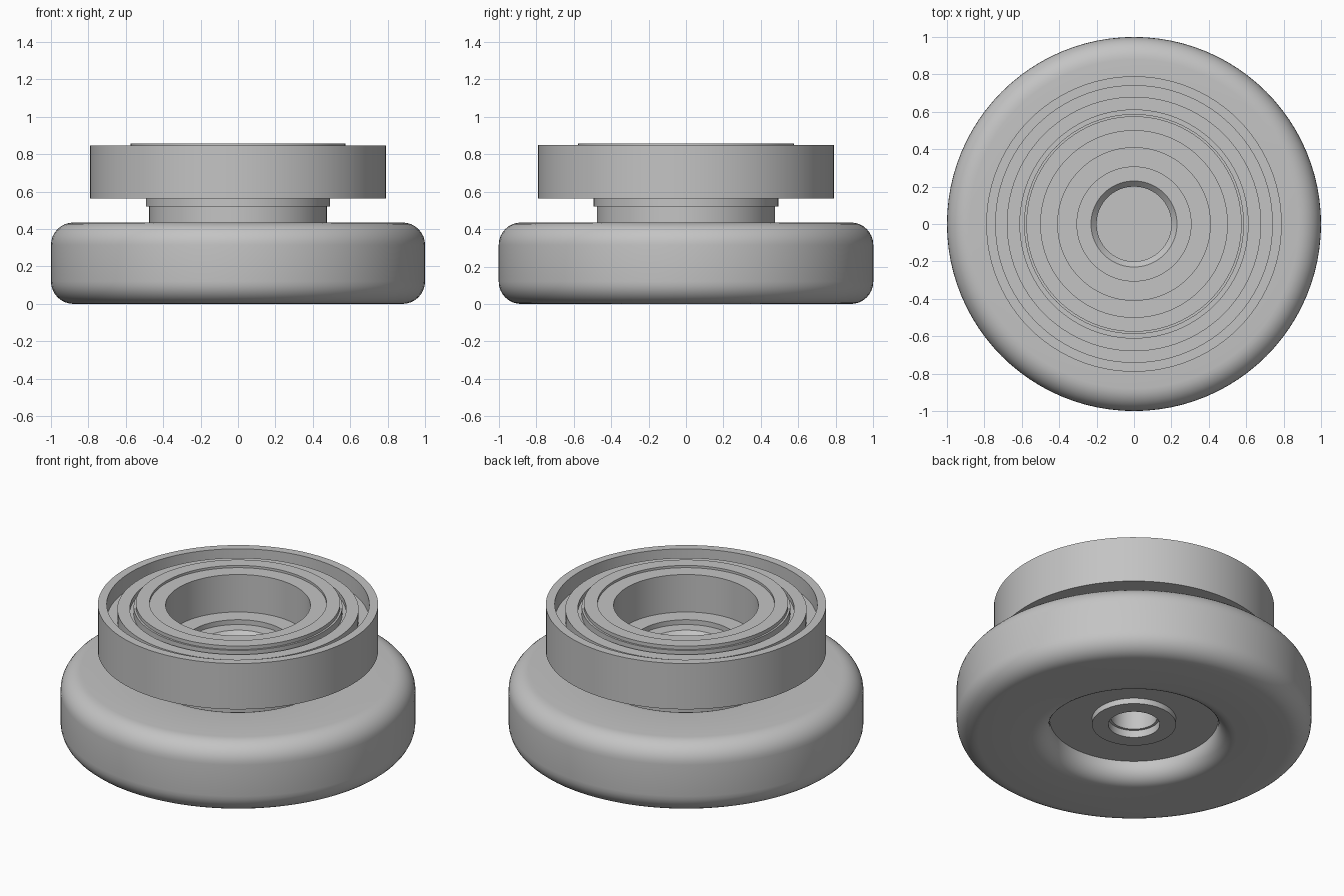
import bpy, bmesh
from math import sin, cos, pi, radians

cube = bpy.data.objects.get("Cube")
if cube:
    bpy.data.objects.remove(cube)

SEGMENTS = 96

grey = bpy.data.materials.new("plain grey")
grey.use_nodes = True
grey.diffuse_color = (0.55, 0.55, 0.55, 1)
grey.node_tree.nodes["Principled BSDF"].inputs["Base Color"].default_value = (0.55, 0.55, 0.55, 1)


def arc(r, z, radius, start, end, steps=8):
    """Points of a rounded corner, angles in degrees."""
    angles = [radians(start + (end - start) * i / steps) for i in range(steps + 1)]
    return [(r + radius * cos(a), z + radius * sin(a)) for a in angles]


def lathe(name, profile, closed=True):
    """Turn a (radius, height) profile about the z axis."""
    bm = bmesh.new()
    verts = [bm.verts.new((r, 0, z)) for r, z in profile]
    edges = [bm.edges.new(pair) for pair in zip(verts, verts[1:])]
    if closed:
        edges.append(bm.edges.new((verts[-1], verts[0])))
    bmesh.ops.spin(bm, geom=verts + edges, cent=(0, 0, 0), axis=(0, 0, 1),
                   angle=2 * pi, steps=SEGMENTS, use_duplicate=False)
    bmesh.ops.remove_doubles(bm, verts=bm.verts, dist=0.0005)
    bmesh.ops.recalc_face_normals(bm, faces=bm.faces)
    mesh = bpy.data.meshes.new(name)
    bm.to_mesh(mesh)
    bm.free()
    mesh.materials.append(grey)
    obj = bpy.data.objects.new(name, mesh)
    bpy.context.collection.objects.link(obj)
    bpy.ops.object.select_all(action='DESELECT')
    obj.select_set(True)
    bpy.context.view_layer.objects.active = obj
    bpy.ops.object.shade_smooth_by_angle(angle=radians(30))
    return obj


# Wheel: wide ring with rounded outer edges and rounded bore mouths
HEIGHT, EDGE, MOUTH, BORE = 0.435, 0.12, 0.101, 0.475
lathe("wheel_ring",
      arc(1 - EDGE, EDGE, EDGE, -90, 0)
      + arc(1 - EDGE, HEIGHT - EDGE, EDGE, 0, 90)
      + arc(BORE + MOUTH, HEIGHT - MOUTH, MOUTH, 90, 180)
      + arc(BORE + MOUTH, MOUTH, MOUTH, 180, 270))

# Hub: stepped shaft with a pocket on top and a drilled boss below
lathe("hub_shaft", [
    (0, 0.28), (0.13, 0.28), (0.13, 0.13), (0.145, 0.13), (0.145, 0.085),
    (0.237, 0.085), (0.237, 0.12), (0.475, 0.12), (0.475, 0.52),
    (0.493, 0.52), (0.493, 0.565), (0.499, 0.565), (0.499, 0.843),
    (0.408, 0.843), (0.408, 0.61), (0.305, 0.61), (0.305, 0.58),
    (0.23, 0.58), (0.20, 0.55), (0.20, 0.32), (0, 0.32)], closed=False)

# Bearing: races and a raised seal ring separated by narrow grooves
lathe("bearing", [
    (0.79, 0.563), (0.79, 0.848), (0.74, 0.848), (0.74, 0.75),
    (0.68, 0.75), (0.68, 0.82), (0.61, 0.82), (0.61, 0.79),
    (0.588, 0.79), (0.588, 0.835), (0.576, 0.835), (0.576, 0.857),
    (0.499, 0.857), (0.499, 0.563)])
